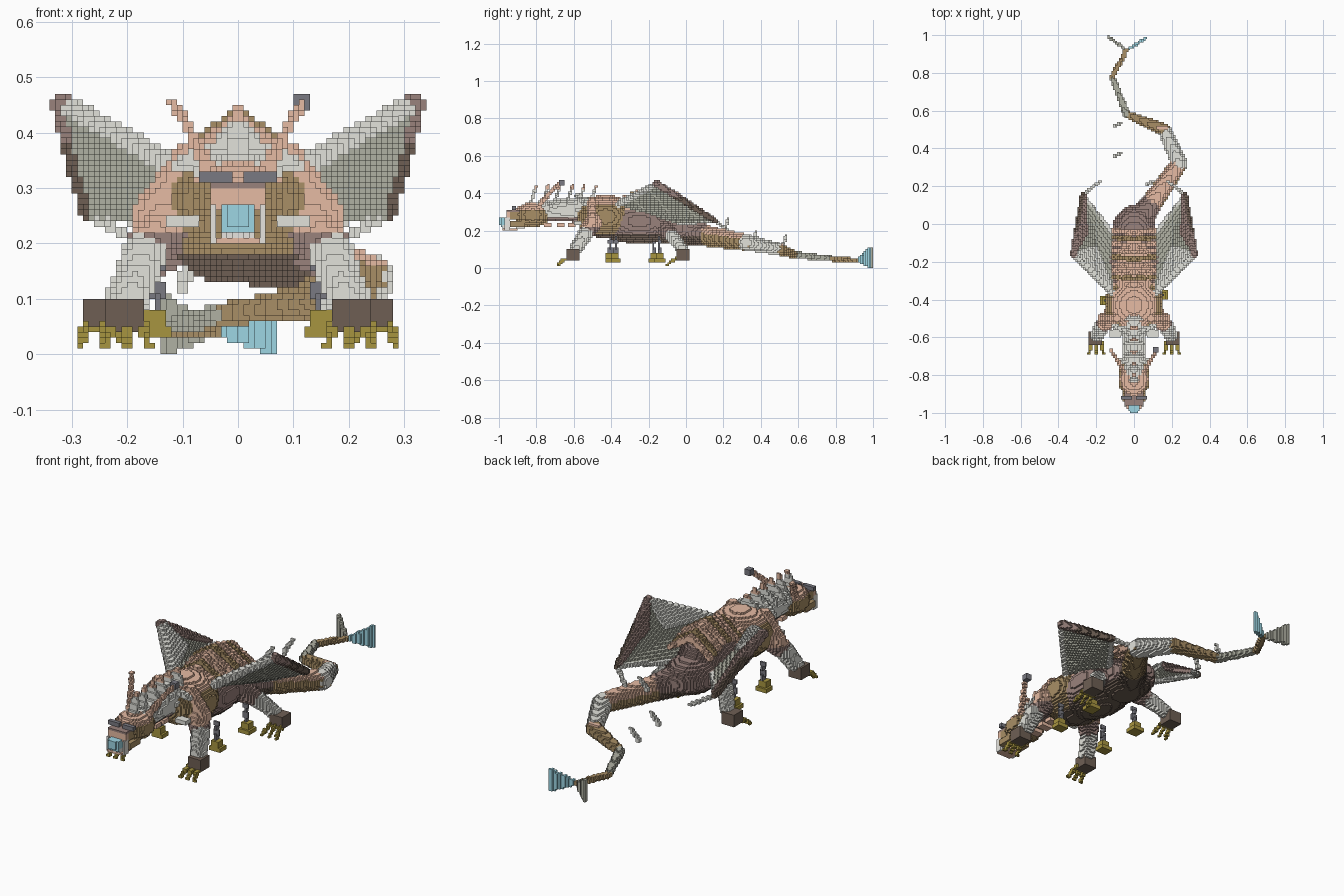
import bpy
from math import floor
from mathutils import Vector as V
from mathutils.geometry import closest_point_on_tri, intersect_point_line

if "Cube" in bpy.data.objects:
    bpy.data.objects.remove(bpy.data.objects["Cube"])

U = 0.01  # block size
PALETTE = {
    "bone": "E2E2DB", "membrane": "B0B1A3", "tan": "E6BBA3", "brown": "A98F66",
    "mauve": "9A827C", "dark_brown": "6E5F54", "gold": "A79540", "ice": "9DD6E4",
    "iron": "7A7A82", "ivory": "F6F4EE"}
NAMES = list(PALETTE)


def linear(h):
    c = [int(h[i:i + 2], 16) / 255 for i in (0, 2, 4)]
    return [x / 12.92 if x < 0.04 else ((x + 0.055) / 1.055) ** 2.4 for x in c] + [1]


MATS = []
for name, code in PALETTE.items():
    m = bpy.data.materials.new(name)
    m.use_nodes = True
    m.diffuse_color = linear(code)
    m.node_tree.nodes["Principled BSDF"].inputs["Base Color"].default_value = linear(code)
    m.node_tree.nodes["Principled BSDF"].inputs["Roughness"].default_value = 0.9
    MATS.append(m)


class Part:
    """A solid drawn on the block grid and meshed from its exposed faces."""

    def __init__(self, name):
        self.name, self.cells = name, {}

    def fill(self, lo, hi, inside, colour):
        r = [range(floor(a / U), floor(b / U) + 1) for a, b in zip(lo, hi)]
        for i in r[0]:
            for j in r[1]:
                for k in r[2]:
                    p = V((i + 0.5, j + 0.5, k + 0.5)) * U
                    if k >= 0 and abs(p.y) < 1 and inside(p):
                        self.cells[i, j, k] = colour(p) if callable(colour) else colour
        return self

    def ball(self, c, r, colour):
        c, r = V(c), V(r)
        return self.fill(c - r, c + r,
                         lambda p: sum(((p[a] - c[a]) / r[a]) ** 2 for a in range(3)) <= 1, colour)

    def box(self, c, size, colour):
        c, h = V(c), V(size) / 2
        return self.fill(c - h, c + h,
                         lambda p: all(abs(p[a] - c[a]) <= h[a] for a in range(3)), colour)

    def rod(self, a, b, ra, rb, colour):
        a, b, m = V(a), V(b), V((1, 1, 1)) * max(ra, rb)
        lo, hi = V(map(min, a, b)) - m, V(map(max, a, b)) + m

        def inside(p):
            t = min(1, max(0, intersect_point_line(p, a, b)[1]))
            return (p - a.lerp(b, t)).length <= ra + (rb - ra) * t
        return self.fill(lo, hi, inside, colour)

    def sheet(self, a, b, c, colour, r=0.008):
        a, b, c, m = V(a), V(b), V(c), V((r, r, r))
        return self.fill(V(map(min, a, b, c)) - m, V(map(max, a, b, c)) + m,
                         lambda p: (closest_point_on_tri(p, a, b, c) - p).length <= r, colour)

    def build(self):
        verts, faces, mats = {}, [], []
        for cell, colour in self.cells.items():
            for ax in range(3):
                for d in (0, 1):
                    n = list(cell)
                    n[ax] += 2 * d - 1
                    if tuple(n) in self.cells:
                        continue
                    u, w = (ax + 1) % 3, (ax + 2) % 3
                    quad = []
                    for du, dw in ((0, 0), (1, 0), (1, 1), (0, 1)):
                        q = list(cell)
                        q[ax] += d
                        q[u] += du
                        q[w] += dw
                        quad.append(verts.setdefault(tuple(q), len(verts)))
                    faces.append(quad if d else quad[::-1])
                    mats.append(NAMES.index(colour))
        me = bpy.data.meshes.new(self.name)
        me.from_pydata([V(v) * U for v in verts], [], faces)
        for m in MATS:
            me.materials.append(m)
        me.polygons.foreach_set("material_index", mats)
        me.update()
        bpy.context.collection.objects.link(bpy.data.objects.new(self.name, me))


def bands(top, low, mid):  # body colour by height
    return lambda p: "tan" if p.z > top else mid if p.z > low else "dark_brown"


# Torso
torso = Part("torso")
torso.ball((0, -0.06, 0.21), (0.12, 0.16, 0.085), bands(1, 0.17, "mauve"))
torso.ball((0, -0.25, 0.25), (0.14, 0.24, 0.12), bands(0.33, 0.185, "mauve"))
torso.ball((0, -0.43, 0.275), (0.155, 0.16, 0.115), bands(0.34, 0.18, "brown"))
torso.build()

# Slats forming a ridged roof over the back
slats = Part("back_slats")
for n in range(10):
    y = -0.36 + n * 0.035
    z = 0.435 - 0.35 * abs(y + 0.17)
    for s in (1, -1):
        slats.rod((0, y, z), (s * 0.11, y + 0.01, z - 0.07), 0.015, 0.013,
                  "brown" if n % 3 == 2 else "tan")
slats.build()

# Neck with collar plates
neck = Part("neck")
neck.rod((0, -0.52, 0.31), (0, -0.78, 0.305), 0.07, 0.052,
         lambda p: "bone" if p.z > 0.27 else "mauve")
for s in (1, -1):
    neck.rod((0, -0.58, 0.385), (s * 0.11, -0.54, 0.34), 0.018, 0.014, "bone")
    neck.rod((0, -0.75, 0.36), (s * 0.075, -0.72, 0.33), 0.015, 0.01, "bone")
    neck.box((s * 0.1, -0.58, 0.24), (0.06, 0.03, 0.03), "bone")
for y in (-0.74, -0.67, -0.61):
    neck.box((0, y, 0.23), (0.06, 0.04, 0.012), "tan")
neck.build()

# Frill plates leaning back along the neck
frill = Part("neck_frill")
for n in range(6):
    y, w = -0.83 + n * 0.064, 0.02 if n < 2 else 0.055
    frill.sheet((-w, y, 0.35), (w, y, 0.35), (0, y + 0.03, 0.44),
                lambda p: "tan" if p.z > 0.42 else "bone")
frill.build()

# Head, snout and jaw
head = Part("head")
head.ball((0, -0.82, 0.285), (0.085, 0.1, 0.065), lambda p: "tan" if p.z > 0.31 else "brown")
head.box((0, -0.915, 0.285), (0.1, 0.09, 0.05),
         lambda p: "mauve" if p.z > 0.3 else "brown" if abs(p.x) > 0.04 and p.y > -0.94 else "tan")
head.box((0, -0.9, 0.235), (0.11, 0.08, 0.03), "brown")
head.box((0, -0.88, 0.215), (0.06, 0.05, 0.01), "ivory")
head.box((0, -0.94, 0.205), (0.08, 0.08, 0.012), "tan")
for s in (1, -1):
    head.box((s * 0.04, -0.92, 0.32), (0.05, 0.02, 0.018), "iron")
    head.box((s * 0.045, -0.955, 0.24), (0.012, 0.03, 0.07), "ivory")
    for x in (0.005, 0.025):
        head.box((s * x, -0.965, 0.215), (0.008, 0.02, 0.02), "ivory")
head.build()

# Icy breath
Part("breath").box((0, -0.97, 0.245), (0.06, 0.04, 0.06), "ice").box(
    (0, -0.99, 0.245), (0.03, 0.02, 0.04), "ice").build()

# Tail: one tapering rod per joint
tail_path = [((0, -0.02, 0.205), 0.078, bands(1, 0.165, "mauve")), ((0.1, 0.12, 0.17), 0.056, "tan"),
             ((0.24, 0.32, 0.137), 0.044, "bone"), ((0.16, 0.5, 0.1), 0.034, "tan"),
             ((-0.04, 0.58, 0.07), 0.02, "membrane"), ((-0.115, 0.78, 0.05), 0.015, "brown"),
             ((-0.04, 0.92, 0.04), 0.012, None)]
tail = Part("tail")
for (a, ra, col), (b, rb, _) in zip(tail_path, tail_path[1:]):
    tail.rod(a, b, ra, rb,
             (lambda p: "tan" if p.z > 0.2 - 0.15 * p.y else "brown") if col == "tan" else col)
tail.build()

# Forked tail fins
for name, x, y, col in (("left_tail_fin", 0.065, 0.985, "ice"),
                        ("right_tail_fin", -0.135, 0.99, "membrane")):
    Part(name).sheet((-0.04, 0.92, 0.04), (x, y, 0.005), (x, y, 0.105), col).build()

# Loose spikes along the tail
loose = Part("tail_spikes")
for x, y, z in ((0.08, 0.21, 0.21), (-0.09, 0.36, 0.14), (-0.09, 0.52, 0.12)):
    loose.rod((x - 0.01, y, z), (x + 0.02, y + 0.015, z + 0.055), 0.011, 0.008, "bone")
loose.build()

for s, side in ((1, "left"), (-1, "right")):
    def P(x, y, z):
        return (s * x, y, z)

    # Horn, one tipped with an iron block
    horn = Part(side + "_horn")
    horn.rod(P(0.055, -0.78, 0.34), P(0.09, -0.72, 0.41), 0.014, 0.011, "tan")
    horn.rod(P(0.09, -0.72, 0.41), P(0.12, -0.67, 0.458), 0.011, 0.008, "tan")
    if s > 0:
        horn.box((0.115, -0.665, 0.455), (0.035, 0.035, 0.035), "iron")
    horn.build()

    # Wing: membrane, pale upper front panel, leading bone, dark trailing edge
    root, tip = P(0.12, -0.36, 0.34), P(0.32, -0.16, 0.452)
    rear, inner, end = P(0.27, 0.155, 0.25), P(0.12, -0.04, 0.24), P(0.18, 0.225, 0.205)
    wing = Part(side + "_wing")
    wing.sheet(root, tip, rear, "membrane").sheet(root, rear, inner, "membrane")
    wing.sheet(P(0.11, -0.35, 0.35), P(0.31, -0.15, 0.462), P(0.2, -0.12, 0.36), "bone")
    wing.sheet(P(0.31, -0.15, 0.462), P(0.26, 0.15, 0.265), P(0.25, -0.05, 0.365), "mauve")
    wing.rod(root, tip, 0.02, 0.014, "bone")
    wing.rod(inner, rear, 0.012, 0.009, "bone").rod(rear, end, 0.009, 0.008, "bone")
    wing.rod(tip, rear, 0.018, 0.015, lambda p: "mauve" if p.z > 0.38 else "dark_brown")
    wing.build()

    # Shoulder ridge
    Part(side + "_shoulder").rod(P(0.09, -0.5, 0.36), P(0.165, -0.5, 0.25), 0.025, 0.03, "tan").build()

    # Legs with block feet and three claws
    for name, hip, knee, ankle, foot, r in (
            ("front", (0.12, -0.49, 0.25), (0.17, -0.54, 0.18), (0.195, -0.59, 0.1),
             (0.2, -0.6, 0.068), 0.041),
            ("rear", (0.09, -0.12, 0.22), (0.165, -0.075, 0.17), (0.215, -0.02, 0.1),
             (0.245, -0.015, 0.068), 0.036)):
        leg = Part(f"{side}_{name}_leg")
        leg.rod(P(*hip), P(*knee), 0.05, r, lambda p: "tan" if p.z > 0.22 and p.y < -0.4 else "mauve")
        leg.rod(P(*knee), P(*ankle), r, r - 0.006, "bone")
        leg.box(P(*foot), (0.07, 0.07, 0.055), "dark_brown")
        leg.build()
        claws = Part(f"{side}_{name}_claws")
        for dx in (-0.03, 0, 0.03):
            x, y = foot[0] + dx, foot[1] - 0.03
            claws.rod(P(x, y, 0.05), P(x, y - 0.03, 0.04), 0.011, 0.009, "gold")
            claws.rod(P(x, y - 0.03, 0.04), P(x + dx * 0.3, y - 0.055, 0.015), 0.009, 0.008, "gold")
        claws.build()

    # Hanging chains with gold weights
    for name, y in (("front", -0.39 + s * 0.015), ("rear", -0.155 + s * 0.015)):
        chain = Part(f"{side}_{name}_chain")
        for n in range(4):
            w = (0.03, 0.01) if n % 2 else (0.01, 0.03)
            chain.box(P(0.145, y, 0.095 + n * 0.022), (w[0], w[1], 0.026), "iron")
        chain.build()
        Part(f"{side}_{name}_weight").box(P(0.15, y, 0.04), (0.06, 0.06, 0.024), "gold").box(
            P(0.15, y, 0.065), (0.04, 0.04, 0.03), "gold").build()
